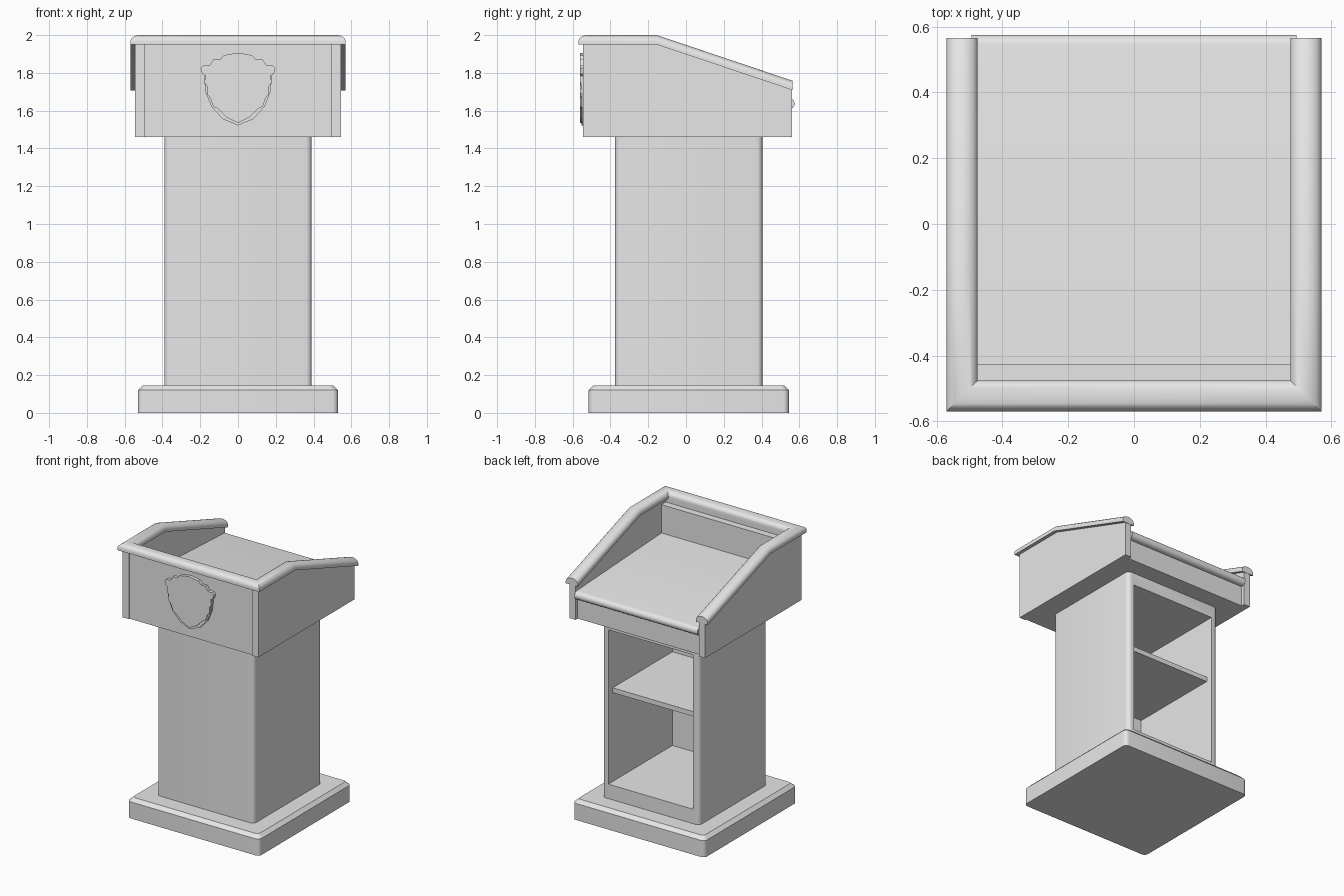
import bpy, bmesh, math
from mathutils import Vector

cube = bpy.data.objects.get("Cube")
if cube:
    bpy.data.objects.remove(cube, do_unlink=True)

grey = bpy.data.materials.new("plain grey")
grey.use_nodes = True
grey.diffuse_color = (0.8, 0.8, 0.8, 1)
for node in grey.node_tree.nodes:
    if node.type == 'BSDF_PRINCIPLED':
        node.inputs["Base Color"].default_value = (0.8, 0.8, 0.8, 1)


def finish(name, bm, smooth=False):
    bmesh.ops.recalc_face_normals(bm, faces=bm.faces)
    mesh = bpy.data.meshes.new(name)
    bm.to_mesh(mesh)
    bm.free()
    mesh.materials.append(grey)
    obj = bpy.data.objects.new(name, mesh)
    bpy.context.collection.objects.link(obj)
    if smooth:
        bpy.ops.object.select_all(action='DESELECT')
        obj.select_set(True)
        bpy.context.view_layer.objects.active = obj
        bpy.ops.object.shade_smooth_by_angle(angle=math.radians(35))
    return obj


def box_mesh(x, y, z, radius=0):
    """Box from (min, max) ranges, with optional rounded upright edges."""
    bm = bmesh.new()
    bmesh.ops.create_cube(bm, size=1)
    for v in bm.verts:
        v.co = [r[0] if c < 0 else r[1] for c, r in zip(v.co, (x, y, z))]
    if radius:
        upright = [e for e in bm.edges
                   if abs(e.verts[0].co.z - e.verts[1].co.z) > 0.01]
        bmesh.ops.bevel(bm, geom=upright, offset=radius, segments=5,
                        profile=0.5, affect='EDGES')
    return bm


def box(name, x, y, z):
    return finish(name, box_mesh(x, y, z))


def prism(name, points, axis, start, end):
    """Extrude a flat outline along x (points are y, z) or y (points are x, z)."""
    def place(p, d):
        return (d, p[0], p[1]) if axis == 'x' else (p[0], d, p[1])
    bm = bmesh.new()
    face = bm.faces.new([bm.verts.new(place(p, start)) for p in points])
    out = bmesh.ops.extrude_face_region(bm, geom=[face])
    shift = Vector(place((0, 0), end - start))
    bmesh.ops.translate(bm, vec=shift,
                        verts=[v for v in out["geom"] if isinstance(v, bmesh.types.BMVert)])
    return finish(name, bm)


def extrude_one(bm, face):
    return bmesh.ops.extrude_discrete_faces(bm, faces=[face])["faces"][0]


# Plinth with rounded corners and a chamfered top
bm = box_mesh((-0.53, 0.53), (-0.515, 0.545), (0, 0.12), 0.03)
top = extrude_one(bm, max(bm.faces, key=lambda f: f.calc_center_median().z))
for v in top.verts:
    v.co = (v.co.x * 0.953, 0.015 + (v.co.y - 0.015) * 0.953, 0.145)
finish("plinth", bm, True)

# Column with an open cabinet at the back
bm = box_mesh((-0.39, 0.39), (-0.375, 0.405), (0.145, 1.46), 0.03)
back = extrude_one(bm, max(bm.faces, key=lambda f: f.calc_center_median().y))
for v in back.verts:
    v.co = (math.copysign(0.34, v.co.x), v.co.y, 0.25 if v.co.z < 0.8 else 1.37)
inner = extrude_one(bm, back)
for v in inner.verts:
    v.co.y = -0.33
finish("column", bm, True)
box("cabinet_shelf", (-0.34, 0.34), (-0.33, 0.355), (0.895, 0.93))

# Sloping side panels of the desk box
side = [(-0.545, 1.46), (0.56, 1.46), (0.56, 1.71), (-0.155, 1.95), (-0.545, 1.95)]
for label, s in (("left", 1), ("right", -1)):
    prism(label + "_side_panel", side, 'x', s * 0.495, s * 0.545)

# Front, bottom and back boards of the desk box
box("front_panel", (-0.495, 0.495), (-0.537, -0.475), (1.46, 1.95))
box("front_inner_ledge", (-0.495, 0.495), (-0.475, -0.425), (1.46, 1.92))
box("desk_bottom", (-0.495, 0.495), (-0.425, 0.53), (1.46, 1.48))
box("back_apron", (-0.495, 0.495), (0.51, 0.535), (1.46, 1.62))

# Gently sloping desk top with a rounded nose
nose = [(0.545 + 0.03 * math.cos(a), 1.637 + 0.03 * math.sin(a))
        for a in (math.pi * (i / 8 - 0.5) for i in range(9))]
desk = prism("desk_top", [(-0.43, 1.655)] + nose + [(-0.43, 1.715)], 'x', -0.494, 0.494)
bpy.ops.object.select_all(action='DESELECT')
desk.select_set(True)
bpy.context.view_layer.objects.active = desk
bpy.ops.object.shade_smooth_by_angle(angle=math.radians(35))

# Rounded rail swept round the two sides and the front, mitred at the corners
half, mid = 0.0475, 0.5225
section = [(-half, 0)] + [(-half * math.cos(math.pi * i / 12),
                           0.015 + 0.035 * math.sin(math.pi * i / 12))
                          for i in range(13)] + [(half, 0)]
path = [(mid, 0.565, 1.708, 0), (mid, -0.155, 1.95, 0), (mid, -mid, 1.95, -1)]
stations = [(1, p) for p in path] + [(-1, p) for p in reversed(path)]
bm = bmesh.new()
rings = [[bm.verts.new((s * (x + u), y + u * k, z + w)) for u, w in section]
         for s, (x, y, z, k) in stations]
n = len(section)
for a, b in zip(rings, rings[1:]):
    for i in range(n):
        j = (i + 1) % n
        bm.faces.new((a[i], a[j], b[j], b[i]))
bm.faces.new(rings[0])
bm.faces.new(rings[-1])
finish("top_rail", bm, True)

# Scalloped shield plate on the front, over a plain backing shield
half_plate = [(0.04, 1.90), (0.075, 1.893), (0.095, 1.87), (0.13, 1.872), (0.15, 1.84),
              (0.185, 1.838), (0.198, 1.825), (0.19, 1.795), (0.172, 1.785),
              (0.178, 1.75), (0.165, 1.73), (0.165, 1.69), (0.145, 1.665),
              (0.13, 1.62), (0.105, 1.61), (0.06, 1.565)]
half_back = [(0.12, 1.85), (0.18, 1.78), (0.172, 1.7), (0.14, 1.62), (0.08, 1.555)]


def shield(name, half_outline, top_z, low_z, front):
    pts = [(0, top_z)] + half_outline + [(0, low_z)]
    pts += [(-x, z) for x, z in reversed(half_outline)]
    prism(name, pts, 'y', -0.53, front)


shield("shield_plate", half_plate, 1.906, 1.535, -0.56)
shield("shield_backing", half_back, 1.88, 1.522, -0.552)
